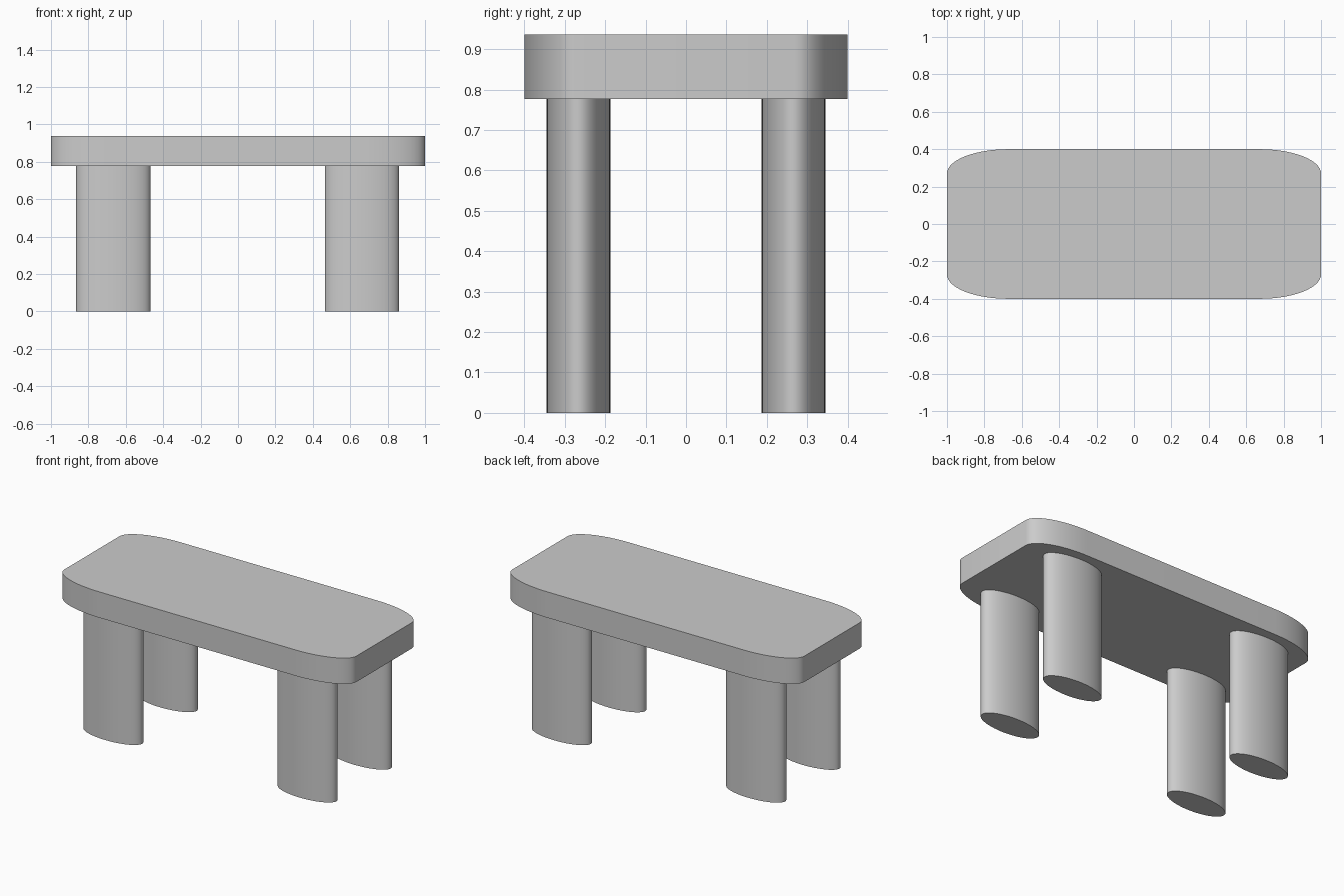
import bpy, bmesh, math

if "Cube" in bpy.data.objects:
    bpy.data.objects.remove(bpy.data.objects["Cube"])

RX, RY = 0.33, 0.13          # elliptical corner radii of the top
LEG_RX, LEG_RY = 0.198, 0.079
Z_UNDER, Z_TOP = 0.777, 0.937

grey = bpy.data.materials.new("plain grey")
grey.diffuse_color = (0.6, 0.6, 0.6, 1)
grey.use_nodes = True
grey.node_tree.nodes["Principled BSDF"].inputs["Base Color"].default_value = grey.diffuse_color


def prism(name, outline, z0, z1):
    """Extrude a closed outline upward and smooth its curved sides."""
    bm = bmesh.new()
    face = bm.faces.new([bm.verts.new((x, y, z0)) for x, y in outline])
    ext = bmesh.ops.extrude_face_region(bm, geom=[face], use_keep_orig=True)
    for v in ext["geom"]:
        if isinstance(v, bmesh.types.BMVert):
            v.co.z = z1
    bmesh.ops.recalc_face_normals(bm, faces=bm.faces)
    mesh = bpy.data.meshes.new(name)
    bm.to_mesh(mesh)
    bm.free()
    mesh.materials.append(grey)
    obj = bpy.data.objects.new(name, mesh)
    bpy.context.collection.objects.link(obj)
    bpy.ops.object.select_all(action='DESELECT')
    obj.select_set(True)
    bpy.context.view_layer.objects.active = obj
    bpy.ops.object.shade_smooth_by_angle(angle=math.radians(35))
    return obj


def arc(cx, cy, rx, ry, start, sweep, steps):
    return [(cx + rx * math.cos(start + sweep * i / steps),
             cy + ry * math.sin(start + sweep * i / steps))
            for i in range(steps + 1)]


# Top slab with stretched rounded corners
outline = []
for k, (sx, sy) in enumerate([(1, 1), (-1, 1), (-1, -1), (1, -1)]):
    outline += arc(sx * (1 - RX), sy * (0.4 - RY), RX, RY,
                   k * math.pi / 2, math.pi / 2, 16)
prism("table_top", outline, Z_UNDER, Z_TOP)

# Four oval legs
for sx, side in ((-1, "left"), (1, "right")):
    for sy, end in ((-1, "front"), (1, "back")):
        oval = arc(sx * 0.665 - 0.002, sy * 0.266, LEG_RX, LEG_RY,
                   0, 2 * math.pi, 48)[:-1]
        prism(f"leg_{end}_{side}", oval, 0, Z_UNDER)
